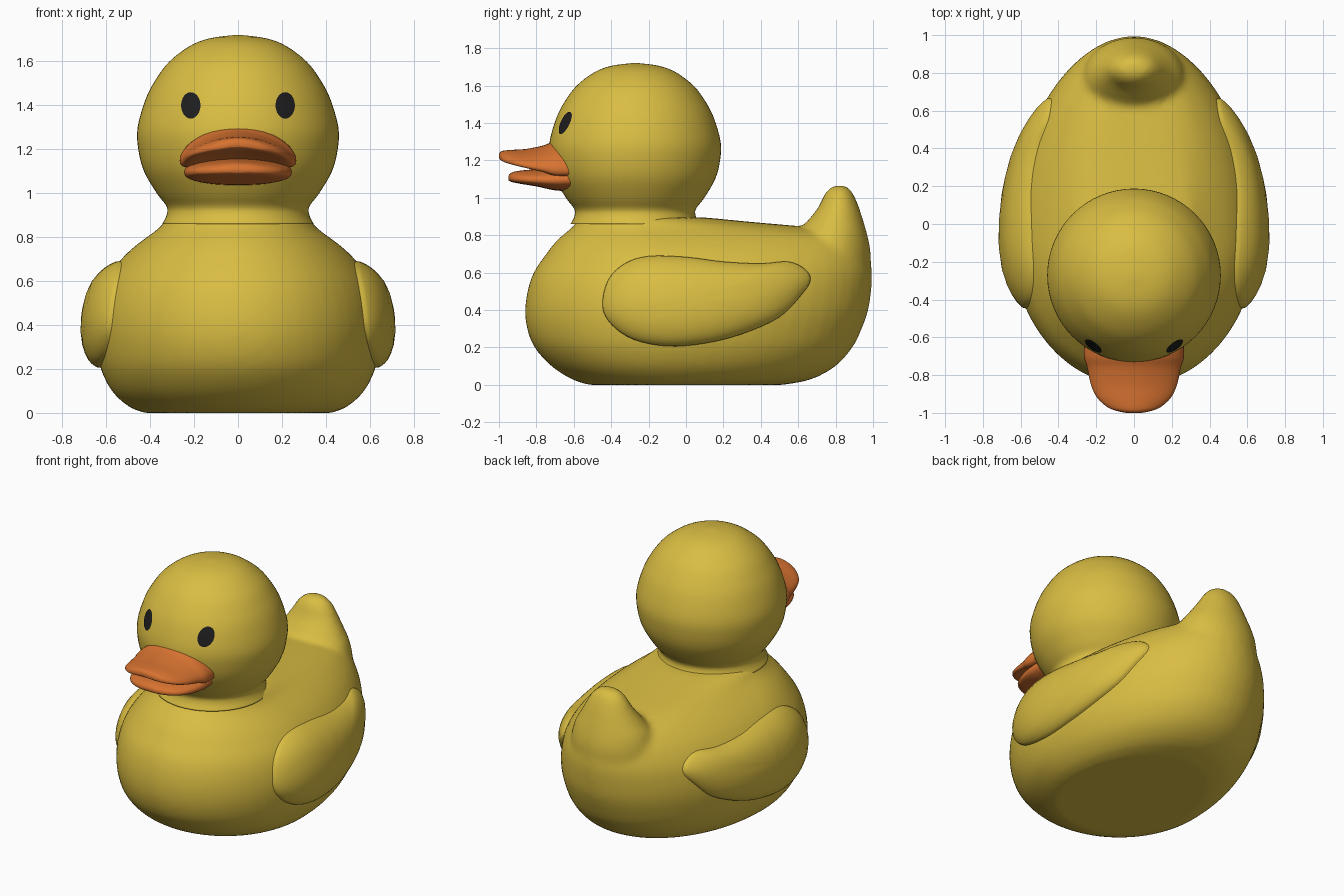
import bpy, bmesh, math
from mathutils import Vector
from mathutils.bvhtree import BVHTree

if "Cube" in bpy.data.objects:
    bpy.data.objects.remove(bpy.data.objects["Cube"])


def material(name, rgb):
    m = bpy.data.materials.new(name)
    m.diffuse_color = (*rgb, 1)
    m.use_nodes = True
    m.node_tree.nodes["Principled BSDF"].inputs["Base Color"].default_value = m.diffuse_color
    return m


YELLOW = material("yellow", (0.70, 0.51, 0.055))
ORANGE = material("orange", (0.68, 0.17, 0.03))
BLACK = material("black", (0.013, 0.013, 0.014))


def smooth_rows(rows, steps=4, closed=False):
    """Catmull-Rom interpolation of equal-length rows of numbers."""
    n, out = len(rows), []
    get = (lambda i: rows[i % n]) if closed else (lambda i: rows[max(0, min(n - 1, i))])
    for i in range(n if closed else n - 1):
        for k in range(steps):
            t = k / steps
            out.append([0.5 * (2 * b + (c - a) * t + (2 * a - 5 * b + 4 * c - d) * t * t
                               + (3 * b - a - 3 * c + d) * t ** 3)
                        for a, b, c, d in zip(get(i - 1), get(i), get(i + 1), get(i + 2))])
    if not closed:
        out.append(list(rows[-1]))
    return out


def loft(bm, rings):
    """Skin closed rings of points and cap both ends."""
    vs = [[bm.verts.new(p) for p in r] for r in rings]
    n = len(vs[0])
    for a, b in zip(vs, vs[1:]):
        for i in range(n):
            j = (i + 1) % n
            bm.faces.new((a[i], a[j], b[j], b[i]))
    bm.faces.new(vs[0][::-1])
    bm.faces.new(vs[-1])


def finish(bm, name, mat, mirror=False):
    bmesh.ops.recalc_face_normals(bm, faces=bm.faces)
    me = bpy.data.meshes.new(name)
    bm.to_mesh(me)
    bm.free()
    for p in me.polygons:
        p.use_smooth = True
    me.materials.append(mat)
    ob = bpy.data.objects.new(name, me)
    bpy.context.collection.objects.link(ob)
    if mirror:
        ob.modifiers.new("mirror", "MIRROR").use_mirror_merge = False
    return ob


def egg_rings(rows, n=56):
    """Rows are z, y front, y back, half width, y of widest point."""
    rings = []
    for z, y0, y1, w, c in smooth_rows(rows):
        ring = []
        for i in range(n):
            a = 2 * math.pi * i / n
            s = math.sin(a)
            ring.append((w * math.cos(a), c + s * (y1 - c if s > 0 else c - y0), z))
        rings.append(ring)
    return rings


def patch(name, mat, outline, centre, scales, place, outward):
    """Mirrored skin over a flat outline; place(u, v, s) puts it in space."""
    bm = bmesh.new()
    cu, cv = centre
    mid = bm.verts.new(place(cu, cv, 0))
    prev, n = None, len(outline)
    for s in scales:
        ring = [bm.verts.new(place(cu + (u - cu) * s, cv + (v - cv) * s, s)) for u, v in outline]
        for i in range(n):
            j = (i + 1) % n
            if prev:
                bm.faces.new((prev[i], prev[j], ring[j], ring[i]))
            else:
                bm.faces.new((mid, ring[i], ring[j]))
        prev = ring
    ob = finish(bm, name, mat, True)
    if ob.data.polygons[0].normal.dot(Vector(outward)) < 0:
        ob.data.flip_normals()
    return ob


# Body with upturned tail, fused and softened
bm = bmesh.new()
loft(bm, egg_rings([
    (0.00, -0.52, 0.52, 0.43, -0.06), (0.03, -0.61, 0.67, 0.50, -0.07),
    (0.10, -0.72, 0.80, 0.575, -0.08), (0.20, -0.81, 0.89, 0.625, -0.08),
    (0.30, -0.85, 0.94, 0.645, -0.08), (0.40, -0.86, 0.975, 0.65, -0.08),
    (0.50, -0.848, 0.99, 0.637, -0.08), (0.60, -0.815, 0.995, 0.602, -0.08),
    (0.69, -0.755, 0.98, 0.54, -0.09), (0.75, -0.71, 0.955, 0.48, -0.12),
    (0.80, -0.66, 0.89, 0.415, -0.16), (0.84, -0.61, 0.68, 0.36, -0.2),
    (0.87, -0.585, 0.36, 0.335, -0.24), (0.895, -0.57, 0.10, 0.31, -0.25)]))
body_tree = BVHTree.FromBMesh(bm)
loft(bm, egg_rings([
    (0.50, 0.50, 0.985, 0.30, 0.72), (0.70, 0.56, 0.988, 0.28, 0.75),
    (0.80, 0.595, 0.97, 0.25, 0.77), (0.87, 0.645, 0.95, 0.205, 0.79),
    (0.95, 0.708, 0.925, 0.155, 0.81), (1.01, 0.735, 0.90, 0.12, 0.82),
    (1.05, 0.765, 0.875, 0.08, 0.82), (1.068, 0.805, 0.84, 0.025, 0.82)]))
body = finish(bm, "body", YELLOW)
rm = body.modifiers.new("fuse", "REMESH")
rm.mode = 'VOXEL'
rm.voxel_size = 0.022
rm.use_smooth_shade = True
sm = body.modifiers.new("soften", "SMOOTH")
sm.factor = 0.5
sm.iterations = 6

# Round head with narrow neck
HEAD_Y = -0.272
profile = [(0.86, 0.345), (0.90, 0.325), (0.94, 0.325), (1.00, 0.37), (1.10, 0.428),
           (1.20, 0.454), (1.30, 0.457), (1.43, 0.42), (1.52, 0.373), (1.60, 0.312),
           (1.67, 0.22), (1.705, 0.13), (1.72, 0.02)]
bm = bmesh.new()
loft(bm, egg_rings([(z, HEAD_Y - r, HEAD_Y + r, r, HEAD_Y) for z, r in profile], 64))
head_tree = BVHTree.FromBMesh(bm)
finish(bm, "head", YELLOW)

# Wings: domed pads following the body side
outline = smooth_rows([
    (-0.45, 0.42), (-0.42, 0.56), (-0.33, 0.65), (-0.2, 0.69), (0, 0.685), (0.2, 0.66),
    (0.4, 0.65), (0.55, 0.66), (0.64, 0.62), (0.67, 0.56), (0.62, 0.48), (0.5, 0.36),
    (0.3, 0.27), (0.1, 0.22), (-0.1, 0.205), (-0.28, 0.24), (-0.4, 0.32)], 4, True)


def on_body(y, z, s):
    hit = body_tree.ray_cast(Vector((2, y, z)), Vector((-1, 0, 0)))[0]
    lift = -0.03 if s == 1 else 0.068 * math.sqrt(1 - s ** 4)
    return (hit.x + lift, y, z)


patch("wings", YELLOW, outline, (0.05, 0.46),
      (0.2, 0.4, 0.6, 0.75, 0.85, 0.92, 0.97, 0.99, 1), on_body, (1, 0, 0))

# Eyes: thin oval plates on the head
oval = [(0.215 + 0.044 * math.cos(i * math.pi / 16), 1.4 + 0.06 * math.sin(i * math.pi / 16))
        for i in range(32)]


def on_head(x, z, s):
    hit = head_tree.ray_cast(Vector((x, -2, z)), Vector((0, 1, 0)))[0]
    return (x, hit.y - 0.005, z)


patch("eyes", BLACK, oval, (0.215, 1.4), (0.35, 0.7, 1), on_head, (0, -1, 0))


# Beak: two arched, tapering halves
def beak(name, rows, n=40):
    """Rows are y, half width, edge height, arch, half thickness."""
    rings = []
    for y, w, z, arch, t in smooth_rows(rows):
        ring = []
        for i in range(n):
            a = 2 * math.pi * i / n
            c, s = math.cos(a), math.sin(a)
            rise = math.copysign(abs(s) ** 0.8, s)
            ring.append((w * c, y, z + arch * (1 - c * c) + t * rise))
        rings.append(ring)
    bm = bmesh.new()
    loft(bm, rings)
    finish(bm, name, ORANGE)


beak("upper_beak", [
    (-0.60, 0.262, 1.15, 0.08, 0.09), (-0.70, 0.265, 1.15, 0.07, 0.085),
    (-0.76, 0.248, 1.157, 0.062, 0.062), (-0.85, 0.228, 1.17, 0.05, 0.042),
    (-0.92, 0.195, 1.185, 0.038, 0.034), (-0.97, 0.14, 1.20, 0.025, 0.028),
    (-0.99, 0.09, 1.21, 0.015, 0.022), (-1.0, 0.04, 1.218, 0.005, 0.012)])
beak("lower_beak", [
    (-0.60, 0.24, 1.10, 0.0, 0.065), (-0.70, 0.245, 1.095, 0.005, 0.06),
    (-0.80, 0.225, 1.095, 0.012, 0.046), (-0.88, 0.185, 1.098, 0.012, 0.036),
    (-0.93, 0.12, 1.102, 0.008, 0.026), (-0.95, 0.05, 1.105, 0.0, 0.012)])
